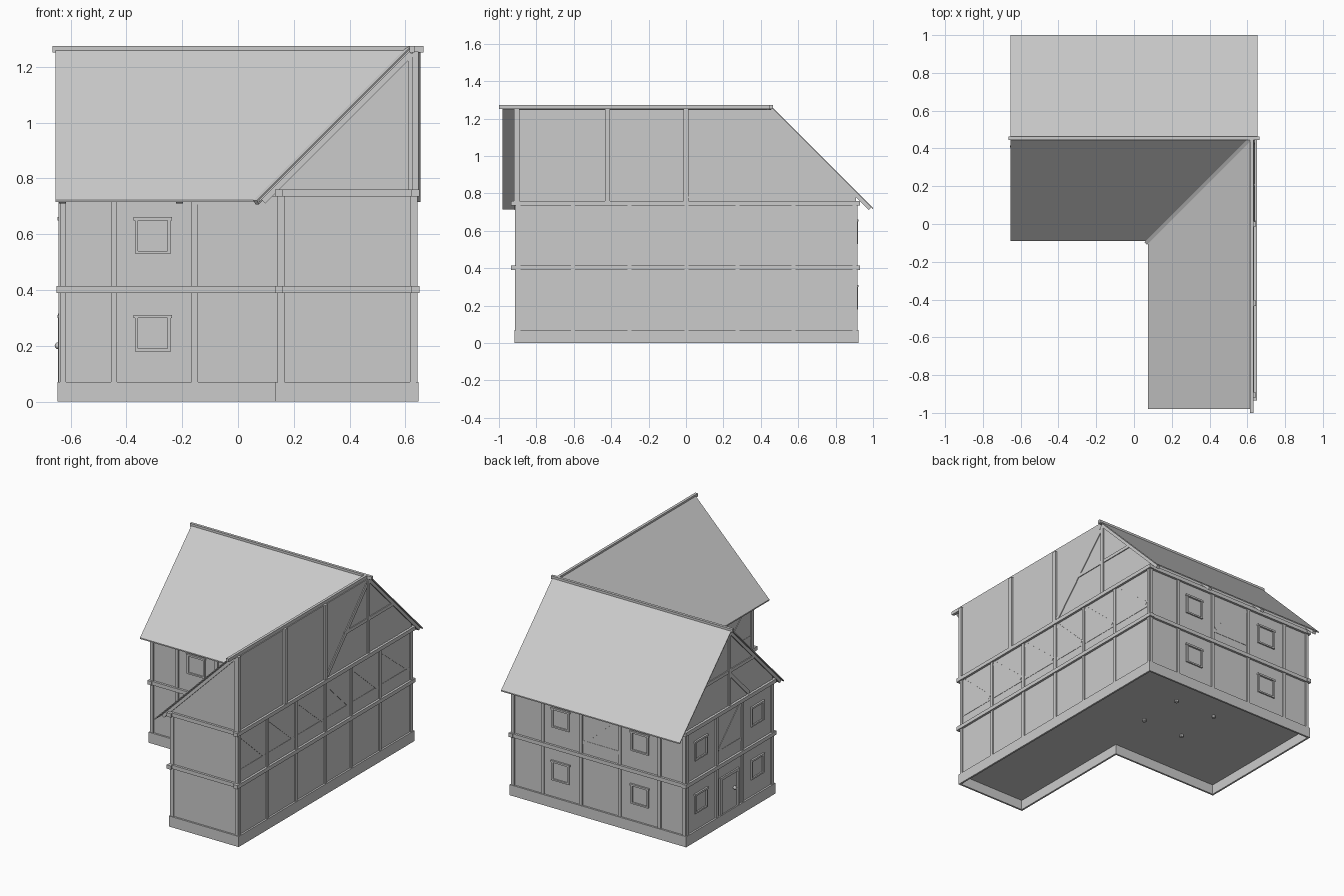
import bpy, bmesh
from mathutils import Vector, Matrix

if "Cube" in bpy.data.objects:
    bpy.data.objects.remove(bpy.data.objects["Cube"])


def mesh_obj(name, bm):
    bmesh.ops.recalc_face_normals(bm, faces=bm.faces)
    me = bpy.data.meshes.new(name)
    bm.to_mesh(me)
    bm.free()
    ob = bpy.data.objects.new(name, me)
    bpy.context.collection.objects.link(ob)
    return ob


def prism(name, pts, move):
    """Polygon of 3D points extruded by a vector."""
    bm = bmesh.new()
    f = bm.faces.new([bm.verts.new(p) for p in pts])
    r = bmesh.ops.extrude_face_region(bm, geom=[f], use_keep_orig=True)
    vs = [g for g in r["geom"] if isinstance(g, bmesh.types.BMVert)]
    bmesh.ops.translate(bm, verts=vs, vec=Vector(move))
    return mesh_obj(name, bm)


def bar(name, a, b, width, depth, normal):
    """Square timber from a to b; depth is measured along normal."""
    a, b, n = Vector(a), Vector(b), Vector(normal).normalized()
    d = (b - a).normalized()
    s = d.cross(n).normalized()
    n = s.cross(d)
    m = Matrix((d * (b - a).length, n * depth, s * width)).transposed().to_4x4()
    m.translation = (a + b) / 2
    bm = bmesh.new()
    bmesh.ops.create_cube(bm, size=1, matrix=m)
    return mesh_obj(name, bm)


class Wall:
    """Vertical wall plane: u along the wall, d outward, z up."""
    def __init__(self, name, axis, at, sign):
        self.name, self.axis, self.at, self.sign = name, axis, at, sign
        self.n = (sign, 0, 0) if axis == 'x' else (0, sign, 0)

    def p(self, u, z, d=0.0):
        o = self.at + self.sign * d
        return (o, u, z) if self.axis == 'x' else (u, o, z)

    def bar(self, part, u0, z0, u1, z1, w, out, d=0.0):
        return bar(f"{self.name}_{part}", self.p(u0, z0, d), self.p(u1, z1, d), w, out * 2, self.n)

    def posts(self, us, z0=0.07, z1=0.75):
        for u in us:
            self.bar("post", u, z0, u, z1, 0.022, 0.008)

    def beams(self, u0, u1, zs=(0.402, 0.747)):
        for z in zs:
            self.bar("beam", u0, z, u1, z, 0.025, 0.015)

    def brace(self, top, low):
        s = 1 if low > top else -1
        self.bar("brace", top + s * 0.015, 0.725, low - s * 0.025, 0.5, 0.03, 0.003)
        self.bar("rail", top, 0.488, low, 0.488, 0.024, 0.002)

    def window(self, u, z, w=0.13, h=0.12):
        for s in (-1, 1):
            x = u + s * (w / 2 - 0.006)
            self.bar("window_jamb", x, z - h / 2, x, z + h / 2, 0.012, 0.009)
        self.bar("window_head", u - w / 2 - 0.004, z + h / 2, u + w / 2 + 0.004, z + h / 2, 0.012, 0.012)
        self.bar("window_sill", u - w / 2, z - h / 2, u + w / 2, z - h / 2, 0.01, 0.009)


# L-shaped plinth (open below) and wall body
def ell(o, z):
    x0, x1, y0, y1, xi, yi = -0.635, 0.635, -0.905, 0.91, 0.147, 0.0
    return [(x0 - o, yi - o, z), (xi - o, yi - o, z), (xi - o, y0 - o, z),
            (x1 + o, y0 - o, z), (x1 + o, y1 + o, z), (x0 - o, y1 + o, z)]


bm = bmesh.new()
loops = [[bm.verts.new(p) for p in ell(o, z)]
         for o, z in ((0.012, 0), (0.012, 0.07), (0.0, 0.07), (0.0, 0))]
for k in range(4):
    A, B = loops[k], loops[(k + 1) % 4]
    for i in range(6):
        j = (i + 1) % 6
        bm.faces.new((A[i], A[j], B[j], B[i]))
mesh_obj("plinth", bm)
prism("walls", ell(0, 0.065), (0, 0, 0.695))

# Gable walls: full gable over the main block, half gable over the wing
prism("main_gable", [(-0.634, y, z) for y, z in
      ((0, 0.755), (0.91, 0.755), (0.91, 0.795), (0.455, 1.25), (0, 0.795))], (1.268, 0, 0))
prism("wing_gable", [(x, -0.905, z) for x, z in
      ((0.147, 0.755), (0.635, 0.755), (0.635, 1.25), (0.605, 1.25), (0.147, 0.79))], (0, 1.36, 0))

# Roof slopes, thin sheets meeting in a valley
T = (0, 0, -0.008)
prism("roof_back", [(-0.655, 0.455, 1.268), (0.655, 0.455, 1.268),
                    (0.655, 1.0, 0.723), (-0.655, 1.0, 0.723)], T)
prism("roof_front", [(-0.655, 0.455, 1.268), (0.62, 0.455, 1.268),
                     (0.075, -0.09, 0.723), (-0.655, -0.09, 0.723)], T)
prism("roof_wing", [(0.62, 0.455, 1.268), (0.62, -0.98, 1.268),
                    (0.075, -0.98, 0.723), (0.075, -0.09, 0.723)], T)
bar("main_ridge", (-0.665, 0.455, 1.263), (0.665, 0.455, 1.263), 0.018, 0.022, (0, 0, 1))
bar("wing_ridge", (0.623, -1.0, 1.263), (0.623, 0.455, 1.263), 0.018, 0.022, (0, 0, 1))
bar("valley_board", (0.065, -0.1, 0.714), (0.617, 0.452, 1.266), 0.018, 0.018, (0, 0, 1))

# Rafters under the slopes
for x in (-0.63, -0.21, 0.21, 0.63):
    bar("rafter_back", (x, 0.455, 1.248), (x, 0.985, 0.718), 0.024, 0.022, (0, 1, 1))
    if x < 0.2:
        bar("rafter_front", (x, 0.455, 1.248), (x, -0.075, 0.718), 0.024, 0.022, (0, -1, 1))
for y in (-0.905, -0.42):
    bar("rafter_wing", (0.62, y, 1.248), (0.09, y, 0.718), 0.024, 0.022, (-1, 0, 1))

# Timber framing of every wall
front = Wall("front", 'y', 0.0, -1)
back = Wall("back", 'y', 0.91, 1)
left = Wall("left", 'x', -0.635, -1)
right = Wall("right", 'x', 0.635, 1)
wing_front = Wall("wing_front", 'y', -0.905, -1)
wing_left = Wall("wing_left", 'x', 0.147, -1)

front.posts((-0.627, -0.445, -0.155))
front.beams(-0.645, 0.15)
front.brace(-0.155, 0.14)
back.posts((-0.627, -0.445, -0.155, 0.13, 0.41, 0.627))
back.beams(-0.65, 0.65)
back.brace(-0.155, 0.13)
left.posts((0.01, 0.32, 0.59, 0.9))
left.beams(-0.02, 0.93)
left.brace(0.32, 0.59)
side = (-0.897, -0.605, -0.303, 0.003, 0.275, 0.575, 0.9)
right.posts(side)
right.beams(-0.935, 0.93)
for a, b in zip(side, side[1:]):
    right.brace(a, b)
wing_front.posts((0.155, 0.627))
wing_front.beams(0.135, 0.648)
wing_left.posts(side[:4])
wing_left.beams(-0.935, 0.0)
for a, b in zip(side[:3], side[1:4]):
    wing_left.brace(a, b)

# Gable framing
for u in (-0.905, -0.42, 0.0):
    right.bar("upper_post", u, 0.76, u, 1.255, 0.028, 0.012)
wing_front.bar("upper_post", 0.622, 0.76, 0.622, 1.25, 0.026, 0.008)
for w in (left, right):
    w.bar("gable_post", 0.455, 0.76, 0.455, 1.24, 0.024, 0.006)
    w.bar("gable_collar", 0.2, 0.985, 0.71, 0.985, 0.022, 0.005)
right.bar("gable_brace", 0.44, 1.22, 0.02, 0.77, 0.026, 0.005)
left.bar("gable_brace", 0.455, 0.97, 0.25, 0.765, 0.024, 0.005)

# Windows on both floors
for z in (0.245, 0.595):
    front.window(-0.305, z)
    for u in (-0.3, 0.28):
        back.window(u, z)
    for u in (0.165, 0.755):
        left.window(u, z)

# Door with frame and knob
left.bar("door_panel", 0.46, 0.07, 0.46, 0.3, 0.15, 0.004)
for u in (0.37, 0.55):
    left.bar("door_jamb", u, 0.07, u, 0.315, 0.018, 0.01)
left.bar("door_head", 0.361, 0.306, 0.559, 0.306, 0.018, 0.01)
bm = bmesh.new()
bmesh.ops.create_uvsphere(bm, u_segments=12, v_segments=8, radius=0.012,
                          matrix=Matrix.Translation((-0.645, 0.41, 0.2)))
mesh_obj("door_knob", bm)

# Small pegs under the floor
for x in (-0.09, 0.21):
    for y in (0.35, 0.66):
        bm = bmesh.new()
        bmesh.ops.create_cone(bm, cap_ends=True, segments=10, radius1=0.012, radius2=0.012,
                              depth=0.02, matrix=Matrix.Translation((x, y, 0.06)))
        mesh_obj("floor_peg", bm)
